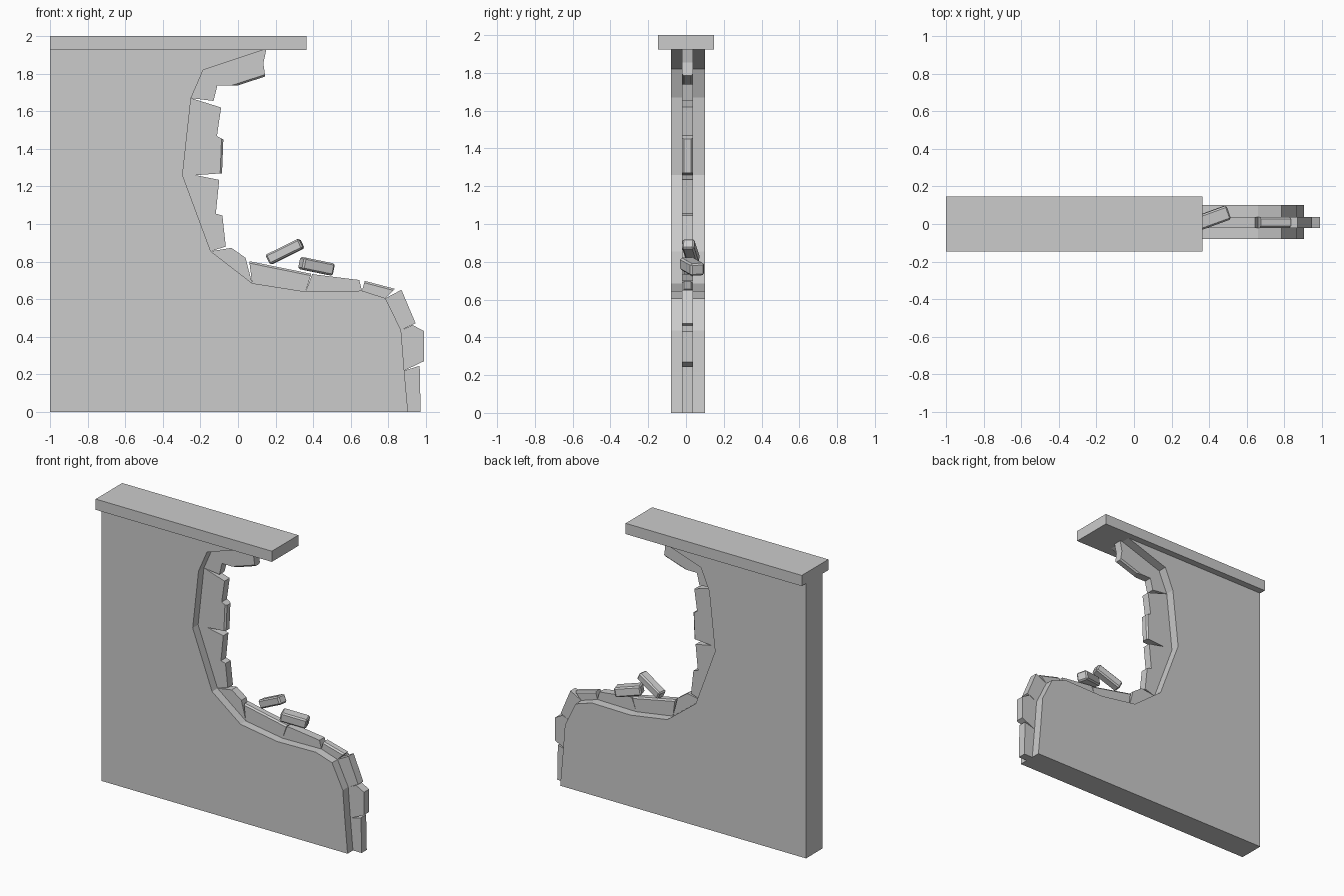
import bpy, bmesh
from math import radians


def slab(name, pts, y0, y1, chamfer=()):
    """Extrude an x-z outline from y0 to y1; chamfer holds outline segments to bevel."""
    bm = bmesh.new()
    n = len(pts)
    front = [bm.verts.new((x, y0, z)) for x, z in pts]
    back = [bm.verts.new((x, y1, z)) for x, z in pts]
    bm.faces.new(front)
    bm.faces.new(back[::-1])
    for i in range(n):
        j = (i + 1) % n
        bm.faces.new((front[i], back[i], back[j], front[j]))
    bmesh.ops.recalc_face_normals(bm, faces=bm.faces)
    edges = [bm.edges.get((side[i], side[i + 1])) for i in chamfer for side in (front, back)]
    if edges:
        bmesh.ops.bevel(bm, geom=edges, offset=0.01, segments=1, affect='EDGES')
    return link(name, bm)


def link(name, bm):
    mesh = bpy.data.meshes.new(name)
    bm.to_mesh(mesh)
    bm.free()
    obj = bpy.data.objects.new(name, mesh)
    bpy.context.collection.objects.link(obj)
    return obj


def loose_brick(name, loc, size, roll, tilt, yaw):
    bm = bmesh.new()
    bmesh.ops.create_cube(bm, size=1)
    bmesh.ops.scale(bm, vec=size, verts=bm.verts)
    bmesh.ops.bevel(bm, geom=bm.edges[:], offset=0.009, segments=1, affect='EDGES')
    obj = link(name, bm)
    obj.location = loc
    obj.rotation_euler = (radians(roll), radians(tilt), radians(yaw))


# plastered wall with a broken edge
slab("wall", [(-1, 0), (0.905, 0), (0.885, 0.22), (0.868, 0.435), (0.785, 0.605),
              (0.66, 0.645), (0.36, 0.64), (0.075, 0.685), (-0.145, 0.855),
              (-0.295, 1.26), (-0.25, 1.67), (-0.185, 1.82), (0.13, 1.925),
              (-1, 1.925)], -0.08, 0.1)

# coping along the top
slab("coping", [(-1, 1.925), (0.365, 1.925), (0.365, 2), (-1, 2)], -0.147, 0.147)

# exposed brick core, one outline per broken piece
bricks = [
    ([(0.13, 1.925), (0.15, 1.925), (0.135, 1.855), (0.145, 1.785), (0.0, 1.738),
      (-0.11, 1.738), (-0.13, 1.655), (-0.25, 1.67), (-0.185, 1.82)], (3,)),
    ([(-0.25, 1.67), (-0.09, 1.62), (-0.112, 1.468), (-0.078, 1.45),
      (-0.085, 1.27), (-0.225, 1.26), (-0.295, 1.26)], (3,)),
    ([(-0.295, 1.26), (-0.225, 1.26), (-0.1, 1.235), (-0.118, 1.055),
      (-0.083, 1.045), (-0.065, 0.88), (-0.145, 0.855)], ()),
    ([(-0.145, 0.855), (-0.035, 0.873), (0.04, 0.82), (0.075, 0.685)], ()),
    ([(0.075, 0.685), (0.06, 0.802), (0.39, 0.735), (0.36, 0.64)], (1,)),
    ([(0.36, 0.64), (0.395, 0.733), (0.645, 0.702), (0.66, 0.645)], ()),
    ([(0.66, 0.645), (0.675, 0.697), (0.835, 0.655), (0.785, 0.605)], (1,)),
    ([(0.785, 0.605), (0.87, 0.65), (0.945, 0.472), (0.868, 0.435)], ()),
    ([(0.868, 0.435), (0.93, 0.462), (0.99, 0.43), (0.99, 0.27), (0.885, 0.22)], ()),
    ([(0.885, 0.22), (0.967, 0.245), (0.972, 0), (0.905, 0)], ()),
]
for i, (outline, chamfer) in enumerate(bricks):
    slab(f"core_brick_{i + 1}", outline, -0.02, 0.037, chamfer)

# fallen bricks resting on the ledge
loose_brick("loose_brick_upper", (0.25, 0.025, 0.853), (0.2, 0.065, 0.058), 0, -26, -9)
loose_brick("loose_brick_lower", (0.418, 0.032, 0.775), (0.178, 0.078, 0.066), 3, 11, 20)
